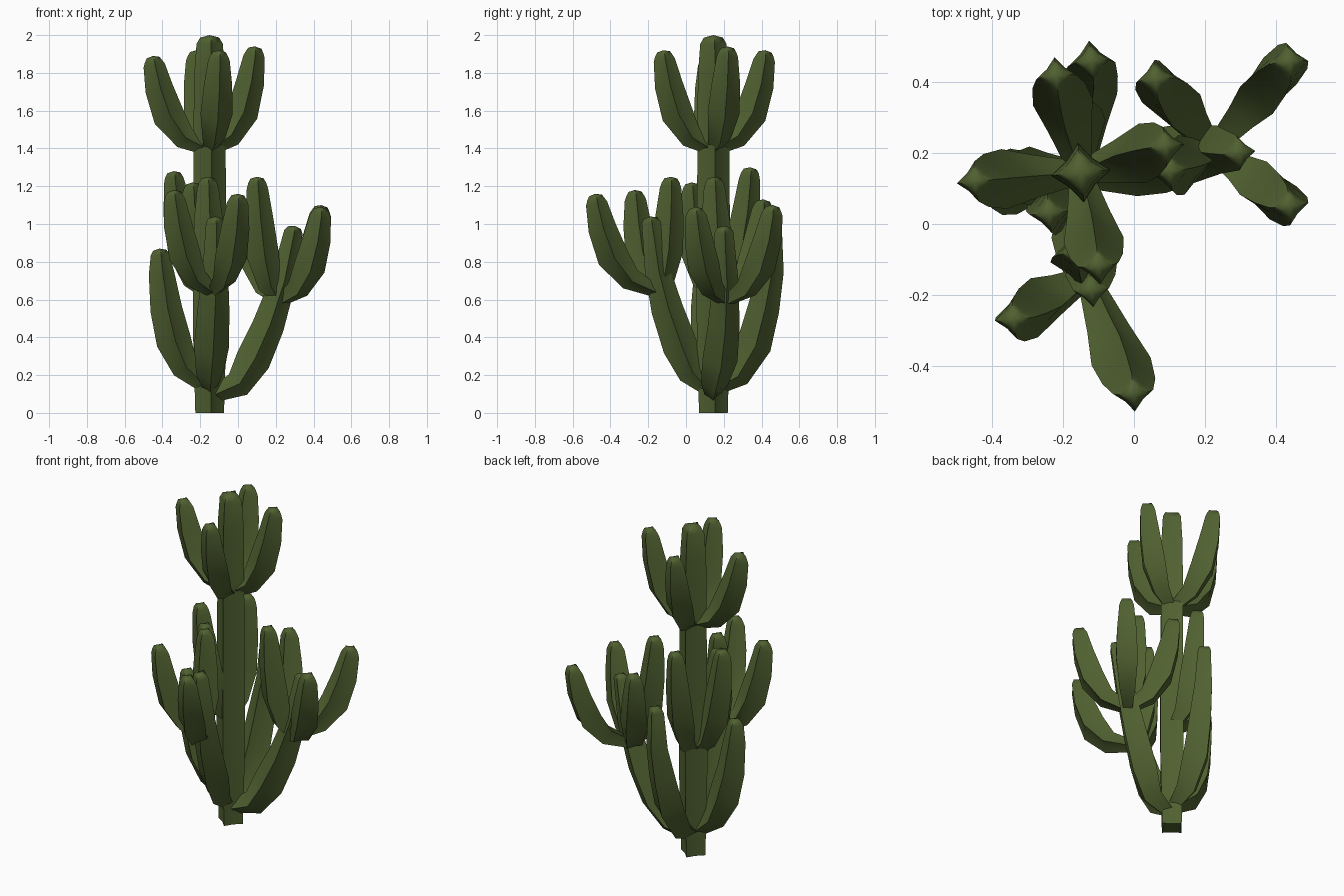
import bpy, bmesh, math
from mathutils import Vector

cube = bpy.data.objects.get("Cube")
if cube:
    bpy.data.objects.remove(cube, do_unlink=True)

green = bpy.data.materials.new("cactus_green")
green.use_nodes = True
GREEN = (0.08, 0.118, 0.03, 1)
green.diffuse_color = GREEN
green.node_tree.nodes["Principled BSDF"].inputs["Base Color"].default_value = GREEN

RIBS = 4
UP = Vector((0, 0, 1))


def stem(name, path, radii, turn=0.1):
    """Sweep a ribbed star section along a path and close it with a domed tip."""
    pts = [Vector(p) for p in path]
    # Rounded tip rings
    end = (pts[-1] - pts[-2]).normalized()
    r = radii[-1]
    pts[-1] = pts[-1] - end * r * 0.7
    pts += [pts[-1] + end * r * 0.5]
    radii = list(radii) + [r * 0.72]
    bm = bmesh.new()
    rings = []
    for i, (p, rad) in enumerate(zip(pts, radii)):
        t = (pts[min(i + 1, len(pts) - 1)] - pts[max(i - 1, 0)]).normalized()
        q = UP.rotation_difference(t)
        ring = []
        for k in range(RIBS * 2):
            a = turn + math.pi * k / RIBS
            rr = rad * (1.06 if k % 2 == 0 else 0.66)
            ring.append(bm.verts.new(p + q @ Vector((rr * math.cos(a), rr * math.sin(a), 0))))
        rings.append(ring)
    n = RIBS * 2
    for lo, hi in zip(rings, rings[1:]):
        for k in range(n):
            bm.faces.new((lo[k], lo[(k + 1) % n], hi[(k + 1) % n], hi[k]))
    bm.faces.new(rings[0][::-1])
    tip = bm.verts.new(pts[-1] + end * r * 0.2)
    for k in range(n):
        bm.faces.new((rings[-1][k], rings[-1][(k + 1) % n], tip))
    mesh = bpy.data.meshes.new(name)
    bm.to_mesh(mesh)
    bm.free()
    mesh.materials.append(green)
    obj = bpy.data.objects.new(name, mesh)
    bpy.context.collection.objects.link(obj)
    for o in bpy.context.selected_objects:
        o.select_set(False)
    obj.select_set(True)
    bpy.context.view_layer.objects.active = obj
    bpy.ops.object.shade_smooth_by_angle(angle=math.radians(75))


# Outward share, upward share and thickness along a branch
BRANCH = [(0, 0, 0.03), (0.44, 0.13, 0.058), (0.72, 0.36, 0.08),
          (0.89, 0.65, 0.071), (0.98, 0.9, 0.054), (1, 1, 0.045)]


def branch(name, base, tip):
    b, d = Vector(base), Vector(tip) - Vector(base)
    path = [b + Vector((d.x * out, d.y * out, d.z * up)) for out, up, _ in BRANCH]
    stem(name, path, [row[2] for row in BRANCH])


# Trunk
TX, TY = -0.15, 0.145
stem("trunk", [(TX, TY, z) for z in (0, 0.15, 0.4, 0.7, 1.4, 1.6, 1.8, 2.0)],
     (0.072, 0.076, 0.083, 0.085, 0.08, 0.08, 0.077, 0.066))

# Large lower arms
ARM_RADII = (0.04, 0.068, 0.088, 0.08, 0.064, 0.047)
stem("left_arm", [(-0.12, 0.14, 0.1), (0.0, 0.15, 0.15), (0.08, 0.18, 0.28),
                  (0.16, 0.2, 0.46), (0.24, 0.21, 0.7), (0.3, 0.2, 0.99)], ARM_RADII)
stem("front_arm", [(TX, 0.1, 0.14), (TX, 0.03, 0.21), (-0.14, -0.03, 0.35),
                   (-0.13, -0.1, 0.55), (-0.12, -0.15, 0.75), (-0.12, -0.19, 1.04)],
     ARM_RADII)
stem("right_arm", [(-0.18, 0.14, 0.15), (-0.28, 0.13, 0.24), (-0.34, 0.12, 0.38),
                   (-0.38, 0.11, 0.55), (-0.405, 0.11, 0.74), (-0.415, 0.11, 0.87)],
     ARM_RADII)
stem("back_arm", [(TX, 0.17, 0.14), (TX, 0.27, 0.2), (-0.14, 0.36, 0.36),
                  (-0.13, 0.41, 0.55), (-0.12, 0.45, 0.75), (-0.12, 0.46, 1.0)],
     ARM_RADII)

# Branch groups: starting point and tips
GROUPS = {
    "crown": ((TX, TY, 1.39), [(-0.45, 0.12, 1.89), (0.09, 0.22, 1.94),
                               (-0.22, 0.42, 1.92), (-0.1, -0.12, 1.92)]),
    "middle": ((TX, TY, 0.62), [(-0.34, 0.13, 1.28), (-0.24, 0.03, 1.22),
                                (-0.17, 0.34, 1.3)]),
    "left": ((0.22, 0.21, 0.59), [(0.44, 0.05, 1.09), (0.44, 0.46, 1.1),
                                  (0.06, 0.41, 1.13), (0.1, 0.15, 1.25)]),
    "front": ((-0.13, -0.15, 0.64), [(0.0, -0.48, 1.16), (-0.34, -0.27, 1.18),
                                     (-0.16, -0.08, 1.25)]),
}
for group, (base, tips) in GROUPS.items():
    for i, tip in enumerate(tips):
        branch(f"{group}_branch_{i + 1}", base, tip)
